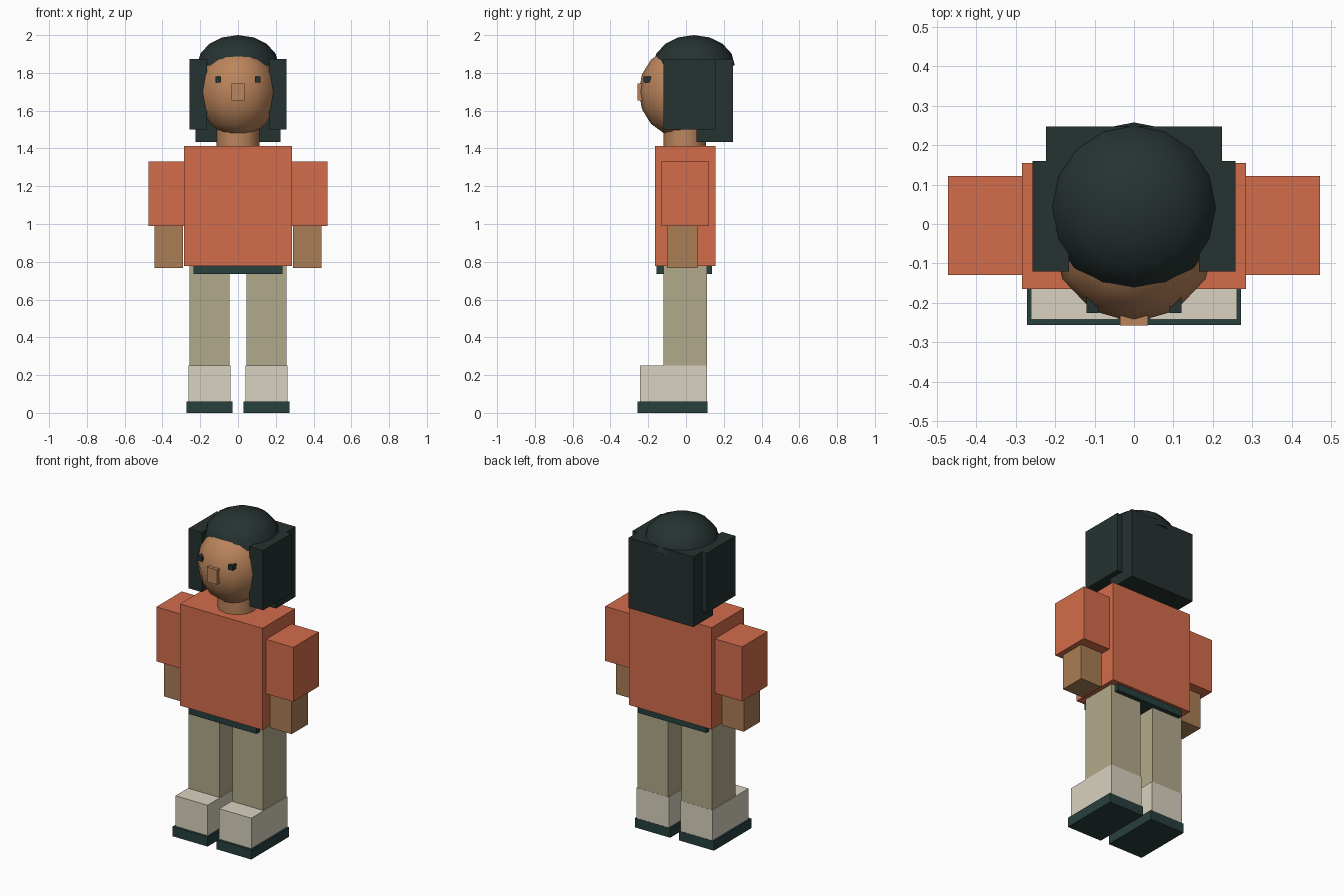
import bpy, bmesh
from mathutils import Matrix

if "Cube" in bpy.data.objects:
    bpy.data.objects.remove(bpy.data.objects["Cube"])


def material(name, r, g, b):
    m = bpy.data.materials.new(name)
    m.diffuse_color = [(c / 255) ** 2.2 for c in (r, g, b)] + [1]
    m.use_nodes = True
    m.node_tree.nodes["Principled BSDF"].inputs["Base Color"].default_value = m.diffuse_color
    return m


SKIN = material("skin", 186, 132, 92)
ARM = material("arm_skin", 168, 124, 85)
SHIRT = material("shirt", 210, 108, 76)
TROUSERS = material("trousers", 176, 168, 138)
SHOE = material("shoe", 216, 209, 190)
DARK = material("dark_green", 44, 66, 64)
HAIR = material("hair", 42, 53, 52)


def finish(name, bm, mat, smooth=False):
    me = bpy.data.meshes.new(name)
    for f in bm.faces:
        f.smooth = smooth and len(f.verts) <= 4
    bm.to_mesh(me)
    bm.free()
    me.materials.append(mat)
    ob = bpy.data.objects.new(name, me)
    bpy.context.collection.objects.link(ob)
    return ob


def box(name, x, y, z, mat):
    bm = bmesh.new()
    size = [b - a for a, b in (x, y, z)]
    mid = [(a + b) / 2 for a, b in (x, y, z)]
    bmesh.ops.create_cube(bm, size=1, matrix=Matrix.Translation(mid) @ Matrix.Diagonal(size + [1]))
    return finish(name, bm, mat)


def pair(name, x, y, z, mat):
    box("left_" + name, x, y, z, mat)
    box("right_" + name, (-x[1], -x[0]), y, z, mat)


def ellipsoid(name, centre, radii, mat, segments, rings, dome=False):
    bm = bmesh.new()
    bmesh.ops.create_uvsphere(bm, u_segments=segments, v_segments=rings, radius=1)
    if dome:
        low = [v for v in bm.verts if v.co.z < -0.01]
        bmesh.ops.delete(bm, geom=low, context='VERTS')
        bmesh.ops.holes_fill(bm, edges=[e for e in bm.edges if e.is_boundary], sides=0)
    bm.transform(Matrix.Translation(centre) @ Matrix.Diagonal((*radii, 1)))
    return finish(name, bm, mat, True)


# Feet and legs
pair("sole", (0.03, 0.272), (-0.257, 0.113), (0, 0.06), DARK)
pair("shoe", (0.04, 0.262), (-0.243, 0.112), (0.06, 0.25), SHOE)
pair("leg", (0.045, 0.258), (-0.12, 0.111), (0.25, 0.78), TROUSERS)

# Body and arms
box("waistband", (-0.235, 0.235), (-0.155, 0.138), (0.735, 0.79), DARK)
box("torso", (-0.285, 0.285), (-0.165, 0.155), (0.777, 1.412), SHIRT)
pair("sleeve", (0.284, 0.473), (-0.13, 0.122), (0.99, 1.33), SHIRT)
pair("forearm", (0.291, 0.441), (-0.10, 0.06), (0.768, 0.995), ARM)

# Neck
neck = bmesh.new()
bmesh.ops.create_cone(neck, cap_ends=True, segments=12, radius1=0.113, radius2=0.113, depth=0.12,
                      matrix=Matrix.Translation((0, -0.006, 1.46)))
finish("neck", neck, SKIN, True)

# Head and face
ellipsoid("head", (0, -0.03, 1.70), (0.21, 0.22, 0.24), SKIN, 12, 8)
box("nose", (-0.035, 0.035), (-0.258, -0.19), (1.653, 1.745), SKIN)
pair("eye", (0.09, 0.12), (-0.226, -0.18), (1.75, 1.78), HAIR)

# Hair
ellipsoid("hair_cap", (0, 0.042, 1.84), (0.216, 0.216, 0.16), HAIR, 16, 8, dome=True)
pair("hair_side", (0.165, 0.258), (-0.12, 0.16), (1.5, 1.873), HAIR)
box("hair_back", (-0.224, 0.224), (0.055, 0.248), (1.435, 1.873), HAIR)
